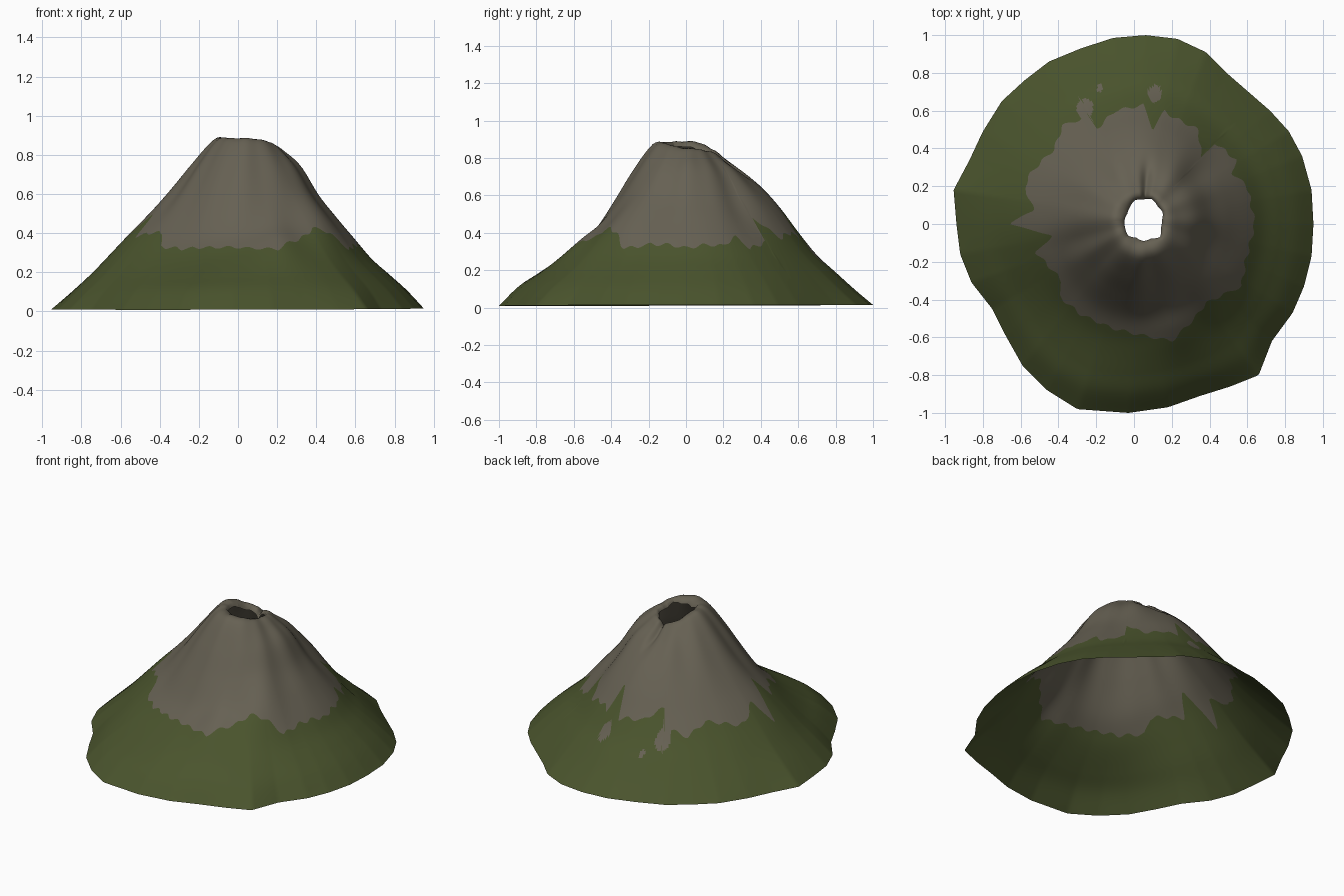
import bpy, bmesh, math

if "Cube" in bpy.data.objects:
    bpy.data.objects.remove(bpy.data.objects["Cube"])

CX, CY = 0.05, 0.02          # crater centre
N, INNER, OUTER = 400, 30, 44
TAU = 2 * math.pi

# Foot outline and rock/grass border, seen from above
FOOT = [(.95, 0), (.94, .18), (.89, .36), (.82, .49), (.72, .60), (.49, .80), (.38, .91), (.23, .98),
        (.06, 1), (-.11, .985), (-.28, .93), (-.45, .86), (-.58, .76), (-.70, .65), (-.80, .49),
        (-.87, .34), (-.955, .18), (-.94, 0), (-.92, -.16), (-.86, -.31), (-.75, -.45), (-.68, -.59),
        (-.59, -.75), (-.46, -.88), (-.30, -.98), (-.03, -1), (.18, -.97), (.35, -.91), (.51, -.86),
        (.66, -.80), (.73, -.62), (.84, -.47), (.90, -.33), (.94, -.17)]
BORDER = [(.64, 0), (.60, .20), (.52, .27), (.54, .34), (.43, .43), (.36, .33), (.34, .50), (.20, .57),
          (.16, .60), (.10, .50), (.05, .63), (-.10, .60), (-.20, .50), (-.24, .57), (-.38, .52),
          (-.42, .40), (-.54, .28), (-.58, .20), (-.53, .07), (-.67, 0), (-.43, -.06), (-.52, -.15),
          (-.38, -.30), (-.40, -.38), (-.28, -.48), (-.12, -.55), (0, -.58), (.10, -.60), (.20, -.62),
          (.32, -.50), (.38, -.42), (.46, -.38), (.57, -.33), (.59, -.20)]
HOLE = [.098, .11, .105, .12, .11, .115, .10, .092, .10, .105, .115, .10, .11, .105, .125, .10]

# Height profiles (east, north, west, south) at fractions of the foot radius
FRAC = [.1, .15, .2, .3, .4, .5, .6, .7, .8, .9, 1]
PROFILE = [[.845, .85, .82, .735, .59, .48, .375, .27, .19, .11, .015],
           [.80, .825, .79, .725, .64, .53, .40, .28, .19, .10, .015],
           [.875, .89, .855, .74, .62, .51, .41, .305, .20, .105, .01],
           [.86, .885, .865, .725, .565, .425, .34, .265, .19, .115, .01]]
# Gullies and ridges: angle in degrees, its spread, fraction, its spread, height
RELIEF = [(86, 7, .2, .13, -.04), (40, 15, .46, .16, -.03), (200, 10, .38, .16, -.02),
          (316, 16, .52, .15, .06), (286, 10, .6, .16, .03), (240, 28, .62, .2, -.05)]
PATCHES = [(-.26, .61, .045, .055), (-.18, .72, .016, .022), (.11, .69, .035, .045)]


def lerp(a, b, t):
    return a + (b - a) * t


def outline_radius(points, a):
    """Distance from the crater centre to a closed outline along angle a."""
    dx, dy = math.cos(a), math.sin(a)
    for p, q in zip(points, points[1:] + points[:1]):
        px, py, qx, qy = p[0] - CX, p[1] - CY, q[0] - p[0], q[1] - p[1]
        den = dx * qy - dy * qx
        if abs(den) < 1e-9:
            continue
        r = (px * qy - py * qx) / den
        u = (px * dy - py * dx) / den
        if r > 0 and -1e-6 <= u <= 1 + 1e-6:
            return r
    return 0.6


def cubic(values, f):
    """Smooth (Catmull-Rom like) lookup of a profile."""
    f = min(max(f, FRAC[0]), 1)
    i = max(k for k in range(len(FRAC) - 1) if FRAC[k] <= f)
    x0, x1 = FRAC[i], FRAC[i + 1]

    def slope(k):
        lo, hi = max(k - 1, 0), min(k + 1, len(FRAC) - 1)
        return (values[hi] - values[lo]) / (FRAC[hi] - FRAC[lo])
    h, t = x1 - x0, (f - x0) / (x1 - x0)
    return ((2*t**3 - 3*t*t + 1) * values[i] + (t**3 - 2*t*t + t) * h * slope(i)
            + (3*t*t - 2*t**3) * values[i + 1] + (t**3 - t*t) * h * slope(i + 1))


def height(a, r, foot, even):
    # the flank follows an evened-out outline and meets the true one at the foot
    f = r / lerp(even, foot, min(r / foot, 1) ** 4)
    s = (a % TAU) / (TAU / 4)
    k = int(s) % 4
    t = s - int(s)
    t = t * t * (3 - 2 * t)
    z = lerp(cubic(PROFILE[k], f), cubic(PROFILE[(k + 1) % 4], f), t)
    # fine ribs down the rocky flank, then the main gullies and ridges
    fade = math.exp(-((f - .33) / .15) ** 2)
    z += fade * (.004 * math.sin(7 * a + 1) + .005 * math.sin(12 * a + 2.2))
    for deg, spread, at, width, rise in RELIEF:
        off = (math.degrees(a) - deg + 180) % 360 - 180
        z += rise * math.exp(-(off / spread) ** 2 - ((f - at) / width) ** 2)
    return z


def material(name, rgb):
    m = bpy.data.materials.new(name)
    m.diffuse_color = (*rgb, 1)
    m.use_nodes = True
    m.node_tree.nodes["Principled BSDF"].inputs["Base Color"].default_value = m.diffuse_color
    return m


# Mountain: open shell from the crater lip out to the foot, one ring on the border
bm = bmesh.new()
feet = [outline_radius(FOOT, TAU * i / N) for i in range(N)]
columns = []
for i in range(N):
    a = TAU * i / N
    foot = feet[i]
    even = sum(feet[(i + j) % N] for j in range(-24, 25)) / 49
    border = outline_radius(BORDER, a) + .008 * math.sin(37 * a)
    s = i / N * len(HOLE)
    hole = lerp(HOLE[int(s)], HOLE[(int(s) + 1) % len(HOLE)], s - int(s))
    rim = hole + .008
    path = [(hole, height(a, rim, foot, even) - .02)]
    path += [(r, height(a, r, foot, even)) for r in
             [lerp(rim, border, k / INNER) for k in range(INNER + 1)]
             + [lerp(border, foot, k / OUTER) for k in range(1, OUTER + 1)]]
    columns.append([bm.verts.new((CX + r * math.cos(a), CY + r * math.sin(a), max(z, 0)))
                    for r, z in path])

edge = 1 + INNER
for i in range(N):
    p, q = columns[i], columns[(i + 1) % N]
    for k in range(len(p) - 1):
        face = bm.faces.new((p[k], p[k + 1], q[k + 1], q[k]))
        face.smooth = True
        c = face.calc_center_median()
        patch = any(((c.x - x) / w) ** 2 + ((c.y - y) / h) ** 2 < 1 for x, y, w, h in PATCHES)
        face.material_index = 0 if k < edge or patch else 1

mesh = bpy.data.meshes.new("volcano_cone")
bm.to_mesh(mesh)
bm.free()
mesh.materials.append(material("grey_brown_rock", (.132, .118, .086)))
mesh.materials.append(material("dark_green_grass", (.068, .088, .026)))
bpy.context.collection.objects.link(bpy.data.objects.new("volcano_cone", mesh))
